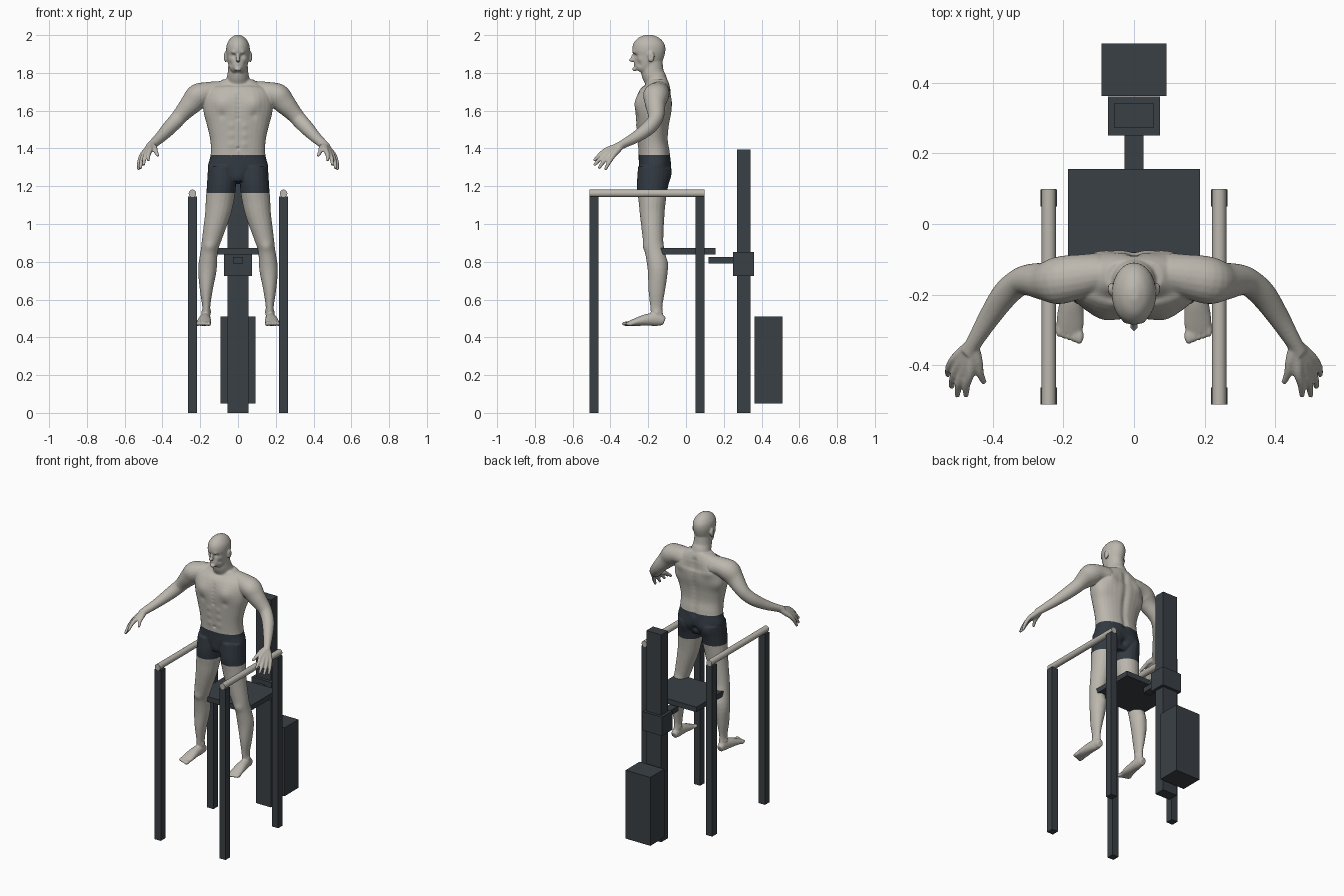
import bpy
import bmesh
import math
from mathutils import Vector, Matrix

if "Cube" in bpy.data.objects:
    bpy.data.objects.remove(bpy.data.objects["Cube"])


def make_material(name, colour):
    material = bpy.data.materials.new(name)
    material.use_nodes = True
    material.diffuse_color = (*colour, 1)
    material.node_tree.nodes["Principled BSDF"].inputs["Base Color"].default_value = (*colour, 1)
    return material


skin = make_material("warm grey skin", (.5, .475, .425))
dark_cloth = make_material("dark slate cloth", (.032, .042, .054))
dark_metal = make_material("dark slate metal", (.042, .051, .06))
rail_paint = make_material("pale rail", (.5, .475, .425))


def add_object(name, bm, *materials):
    bmesh.ops.recalc_face_normals(bm, faces=bm.faces)
    mesh = bpy.data.meshes.new(name)
    bm.to_mesh(mesh)
    bm.free()
    for material in materials:
        mesh.materials.append(material)
    obj = bpy.data.objects.new(name, mesh)
    bpy.context.collection.objects.link(obj)
    return obj


def add_box(name, x_range, y_range, z_range):
    bm = bmesh.new()
    ranges = (x_range, y_range, z_range)
    size = [high - low for low, high in ranges]
    centre = [(high + low) / 2 for low, high in ranges]
    bmesh.ops.create_cube(bm, size=1, matrix=Matrix.Translation(centre) @ Matrix.Diagonal((*size, 1)))
    return add_object(name, bm, dark_metal)


def smooth_path(points, steps=4):
    """Catmull-Rom interpolation of points of any dimension."""
    pts = [points[0], *points, points[-1]]
    result = []
    for a, b, c, d in zip(pts, pts[1:], pts[2:], pts[3:]):
        for k in range(steps):
            t = k / steps
            result.append([q + t * (r - p + t * (2 * p - 5 * q + 4 * r - s + t * (3 * (q - r) + s - p))) / 2
                           for p, q, r, s in zip(a, b, c, d)])
    return result + [points[-1]]


def loft(bm, points, axis=(1, 0, 0), sides=20, squareness=1.0):
    """Closed tube through (x, y, z, half_width, half_depth) stations."""
    stations = smooth_path(points)
    centres = [Vector(s[:3]) for s in stations]
    rings = []
    for i, station in enumerate(stations):
        tangent = (centres[min(i + 1, len(centres) - 1)] - centres[max(i - 1, 0)]).normalized()
        u = Vector(axis)
        u = (u - tangent * u.dot(tangent)).normalized()
        v = tangent.cross(u)
        ring = []
        for k in range(sides):
            angle = math.tau * k / sides
            c, s = (math.copysign(abs(f) ** squareness, f) for f in (math.cos(angle), math.sin(angle)))
            ring.append(bm.verts.new(centres[i] + u * c * station[3] + v * s * station[4]))
        rings.append(ring)
    for low, high in zip(rings, rings[1:]):
        for k in range(sides):
            n = (k + 1) % sides
            bm.faces.new((low[k], low[n], high[n], high[k]))
    bm.faces.new(rings[0])
    bm.faces.new(rings[-1])


def ellipsoid(bm, centre, radii):
    bmesh.ops.create_uvsphere(bm, u_segments=20, v_segments=12, radius=1,
                              matrix=Matrix.Translation(centre) @ Matrix.Diagonal((*radii, 1)))


# Body: trunk, neck and head
bm = bmesh.new()
loft(bm, [(0, -.175, 1.22, .09, .06), (0, -.165, 1.29, .157, .083), (0, -.167, 1.365, .145, .084),
          (0, -.175, 1.44, .146, .08), (0, -.176, 1.52, .163, .086), (0, -.172, 1.6, .182, .096),
          (0, -.165, 1.67, .18, .092), (0, -.15, 1.72, .15, .07), (0, -.15, 1.765, .08, .05)],
     sides=32, squareness=.88)
loft(bm, [(0, -.15, 1.7, .085, .06), (0, -.16, 1.76, .064, .06), (0, -.177, 1.8, .055, .06),
          (0, -.185, 1.87, .05, .06)])
loft(bm, [(0, -.24, 1.803, .024, .034), (0, -.23, 1.82, .042, .05), (0, -.212, 1.85, .053, .066),
          (0, -.2, 1.885, .059, .08), (0, -.197, 1.92, .063, .088), (0, -.197, 1.955, .058, .082),
          (0, -.197, 1.985, .038, .056), (0, -.197, 2.001, .012, .018)], sides=28)
ellipsoid(bm, (0, -.286, 1.868), (.012, .017, .01))
loft(bm, [(0, -.272, 1.9, .008, .01), (0, -.28, 1.885, .009, .01), (0, -.287, 1.868, .011, .011)])
ellipsoid(bm, (0, -.272, 1.82), (.018, .012, .012))
ellipsoid(bm, (.066, -.185, 1.885), (.009, .018, .029))

# Leg and foot
loft(bm, [(.085, -.17, 1.3, .074, .084), (.088, -.178, 1.2, .077, .082), (.097, -.179, 1.12, .074, .072),
          (.108, -.179, 1.05, .067, .065), (.14, -.174, .917, .051, .054), (.152, -.166, .86, .045, .052),
          (.162, -.15, .76, .049, .053), (.168, -.155, .65, .034, .044), (.168, -.157, .56, .021, .032),
          (.17, -.15, .49, .024, .034)])
loft(bm, [(.171, -.115, .484, .02, .022), (.171, -.15, .495, .026, .035), (.176, -.21, .492, .033, .031),
          (.18, -.27, .48, .039, .02), (.182, -.305, .473, .036, .012)])
for toe in range(5):
    width = .013 if toe == 0 else .009
    ellipsoid(bm, (.155 + .0145 * toe, -.316 + .005 * toe, .472), (width, .025, .012))

# Arm
loft(bm, [(.09, -.14, 1.705, .05, .052), (.16, -.15, 1.695, .063, .057), (.21, -.158, 1.677, .066, .066),
          (.25, -.162, 1.635, .055, .057), (.295, -.158, 1.585, .045, .045), (.325, -.165, 1.55, .039, .041),
          (.365, -.2, 1.507, .038, .038), (.41, -.265, 1.46, .031, .03), (.452, -.335, 1.422, .022, .024),
          (.47, -.365, 1.405, .024, .022)], axis=(0, 1, 0))

# Fingers and thumb run from the wrist so that together they form the palm
wrist = Vector((.458, -.34, 1.418))
fingers = [((.465, -.425, 1.39), (.475, -.487, 1.335)), ((.483, -.42, 1.375), (.5, -.487, 1.31)),
           ((.498, -.405, 1.367), (.516, -.462, 1.294)), ((.51, -.385, 1.362), (.527, -.428, 1.287)),
           ((.44, -.395, 1.4), (.423, -.45, 1.36))]
for knuckle, tip in fingers:
    knuckle, tip = Vector(knuckle), Vector(tip)
    stations = [(wrist, .018), (wrist.lerp(knuckle, .6), .017), (knuckle, .0135),
                (knuckle.lerp(tip, .5) + Vector((.004, 0, .004)), .0115), (tip, .008)]
    loft(bm, [(*point, radius, radius) for point, radius in stations], sides=12)

# Fuse both halves into one skin
body = add_object("body", bm, skin, dark_cloth)
mirror = body.modifiers.new("mirror", "MIRROR")
mirror.use_mirror_merge = False
remesh = body.modifiers.new("fuse", "REMESH")
remesh.mode = "VOXEL"
remesh.voxel_size = .0048
soften = body.modifiers.new("soften", "SMOOTH")
soften.iterations = 4
graph = bpy.context.evaluated_depsgraph_get()
fused = bpy.data.meshes.new_from_object(body.evaluated_get(graph))
body.modifiers.clear()
body.data = fused

# Sculpt strokes: position, radius, height along the surface normal
strokes = [
    ((.026, -.272, 1.889), .012, -.011), ((.026, -.274, 1.887), .006, .005),   # eyes
    ((.025, -.275, 1.908), .011, .005), ((0, -.28, 1.846), .01, .006),         # brow, lips
    ((.045, -.245, 1.873), .015, .003), ((.04, -.25, 1.845), .014, -.004),     # cheeks
    ((.085, -.26, 1.64), .045, .013), ((.085, -.265, 1.575), .02, -.005),      # chest
    ((.105, -.085, 1.67), .04, .011), ((.15, -.12, 1.58), .045, .007),         # shoulder blades, lats
    ((.075, -.085, 1.265), .045, .013), ((0, -.085, 1.25), .018, -.02),        # buttocks
    ((0, -.25, 1.4), .008, -.009), ((.225, -.2, 1.69), .035, .006),            # navel, shoulder
    ((.12, -.25, 1.73), .02, -.006), ((.06, -.235, 1.74), .014, .004),         # collarbone
    ((0, -.25, 1.25), .035, .012), ((.152, -.22, .88), .025, .006),            # pelvis, kneecap
    ((.15, -.1, .79), .03, .005), ((.19, -.157, .53), .012, .005),             # calf, ankle
    ((.147, -.157, .535), .012, .005), ((.066, -.19, 1.885), .008, -.006),     # ankle, ear
]
strokes += [((0, -.085, 1.36 + .03 * i), .02, -.008) for i in range(13)]   # spine
strokes += [((0, -.265, 1.56 + .025 * i), .013, -.005) for i in range(6)]  # breastbone
strokes += [((.035, -.255, 1.42 + .05 * i), .018, .003) for i in range(3)]  # stomach
strokes = [(Vector(centre), radius, height) for centre, radius, height in strokes]
fused.update()
normals = [v.normal.copy() for v in fused.vertices]
for vertex, normal in zip(fused.vertices, normals):
    place = Vector((abs(vertex.co.x), vertex.co.y, vertex.co.z))
    offset = 0
    for centre, radius, height in strokes:
        ratio = (place - centre).length_squared / radius ** 2
        if ratio < 7:
            offset += height * math.exp(-ratio)
    vertex.co += normal * offset

# Shorts are the hip band of the skin
for face in fused.polygons:
    face.use_smooth = True
    inside = 1.163 < face.center.z < 1.365 and abs(face.center.x) < .25
    face.material_index = int(inside)

# Parallel bars on four posts
for side, x in (("left", .241), ("right", -.241)):
    for end, y in (("front", -.486), ("back", .074)):
        add_box(f"{side}_{end}_post", (x - .023, x + .023), (y - .024, y + .024), (0, 1.145))
    bm = bmesh.new()
    bmesh.ops.create_cone(bm, cap_ends=True, segments=24, radius1=.02, radius2=.02, depth=.61,
                          matrix=Matrix.Translation((x, -.206, 1.162)) @ Matrix.Rotation(math.pi / 2, 4, "X"))
    rail = add_object(f"{side}_handrail", bm, rail_paint)
    for face in rail.data.polygons:
        face.use_smooth = len(face.vertices) == 4
    for edge in rail.data.edges:
        ends = [rail.data.vertices[i].co.y for i in edge.vertices]
        edge.use_edge_sharp = abs(ends[0] - ends[1]) < .01

# Lifting column with seat and counterweight
add_box("column", (-.055, .055), (.271, .342), (0, 1.395))
add_box("sliding_collar", (-.073, .073), (.25, .36), (.726, .853))
add_box("seat_arm", (-.027, .027), (.12, .255), (.79, .825))
add_box("seat", (-.186, .186), (-.172, .155), (.838, .872))
add_box("counterweight", (-.092, .092), (.362, .511), (.05, .51))
